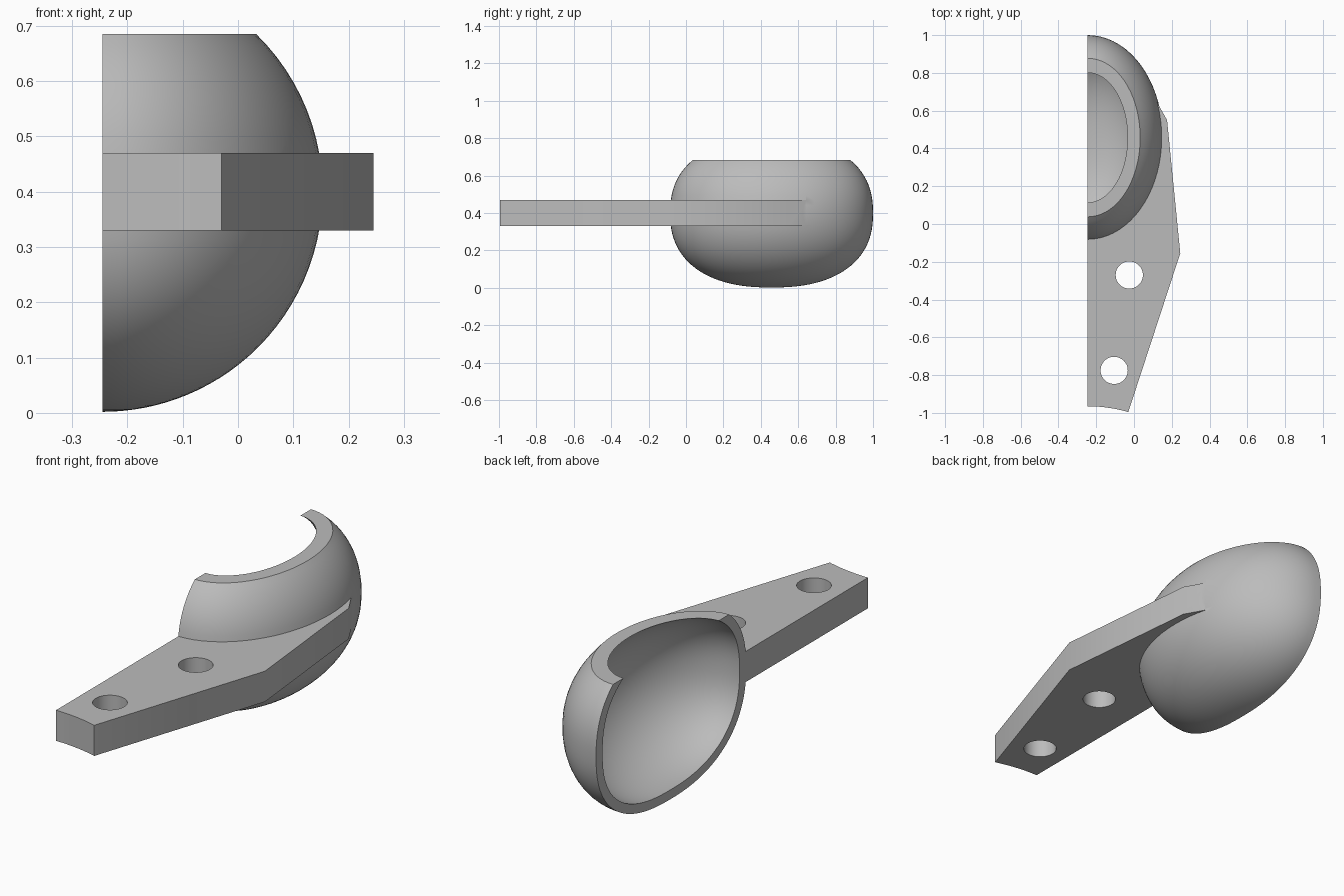
import bpy, bmesh, math
from math import sin, cos, pi

CUT_X, MID_Y, MID_Z, RIM_Z = -0.245, 0.4575, 0.40, 0.685

if "Cube" in bpy.data.objects:
    bpy.data.objects.remove(bpy.data.objects["Cube"], do_unlink=True)

grey = bpy.data.materials.new("plain grey")
grey.use_nodes = True
colour = (0.5, 0.5, 0.5, 1)
grey.diffuse_color = colour
grey.node_tree.nodes["Principled BSDF"].inputs["Base Color"].default_value = colour


def make(name, bm):
    bmesh.ops.recalc_face_normals(bm, faces=bm.faces)
    mesh = bpy.data.meshes.new(name)
    bm.to_mesh(mesh)
    bm.free()
    mesh.materials.append(grey)
    ob = bpy.data.objects.new(name, mesh)
    bpy.context.collection.objects.link(ob)
    return ob


def egg(name, radius, length, power, top, segs=72, rows=40):
    """Round across, fuller lengthwise, with a flat top at the given height."""
    bm = bmesh.new()
    pole = bm.verts.new((CUT_X, MID_Y, MID_Z - radius))
    end = math.asin(min(0.998, (top - MID_Z) / radius))
    rings = []
    for i in range(1, rows + 1):
        a = -pi / 2 + (end + pi / 2) * (i / rows) ** 1.2
        rx, h = radius * cos(a), sin(a)
        ry = length * (1 - abs(h) ** power) ** (1 / power)
        rings.append([bm.verts.new((CUT_X + rx * cos(t), MID_Y + ry * sin(t),
                                    MID_Z + radius * h))
                      for t in (2 * pi * k / segs for k in range(segs))])
    for k in range(segs):
        n = (k + 1) % segs
        bm.faces.new((pole, rings[0][n], rings[0][k]))
        for low, high in zip(rings, rings[1:]):
            bm.faces.new((low[k], low[n], high[n], high[k]))
    bm.faces.new(rings[-1])
    return make(name, bm)


def prism(name, outline, z0, z1):
    bm = bmesh.new()
    face = bm.faces.new([bm.verts.new((x, y, z0)) for x, y in outline])
    out = bmesh.ops.extrude_face_region(bm, geom=[face])
    verts = [v for v in out["geom"] if isinstance(v, bmesh.types.BMVert)]
    bmesh.ops.translate(bm, verts=verts, vec=(0, 0, z1 - z0))
    return make(name, bm)


def disc(x, y, r, n):
    return [(x + r * cos(2 * pi * k / n), y + r * sin(2 * pi * k / n)) for k in range(n)]


def combine(ob, other, operation):
    mod = ob.modifiers.new(operation.lower(), "BOOLEAN")
    mod.operation, mod.solver, mod.object = operation, "EXACT", other
    bpy.context.view_layer.objects.active = ob
    bpy.ops.object.modifier_apply(modifier=mod.name)
    bpy.data.objects.remove(other, do_unlink=True)


# Flat mounting arm with two bolt holes and a concave front end
arm = prism("mounting_arm", [(-0.4, -1.05), (-0.048, -1.05), (0.245, -0.155),
                             (0.175, 0.55), (0.07, 0.737), (-0.4, 0.6)], 0.33, 0.47)
for x, y, r, n in ((-0.025, -0.27, 0.072, 48), (-0.105, -0.775, 0.072, 48),
                   (CUT_X, -1.735, 0.77, 160)):
    combine(arm, prism("round_cutter", disc(x, y, r, n), 0.2, 0.6), "DIFFERENCE")

# Rounded cup joined to the arm, then hollowed
cup = egg("half_cup_with_arm", 0.398, 0.5425, 2.36, RIM_Z)
combine(cup, arm, "UNION")
combine(cup, egg("hollow_cutter", 0.355, 0.495, 2.43, 0.9), "DIFFERENCE")

# Slice away the half beyond the flat mating side
combine(cup, prism("half_cutter", [(-2, -2), (CUT_X, -2), (CUT_X, 2), (-2, 2)], -1, 2),
        "DIFFERENCE")

bpy.ops.object.select_all(action="DESELECT")
cup.select_set(True)
bpy.context.view_layer.objects.active = cup
bpy.ops.object.shade_smooth_by_angle(angle=math.radians(30))
